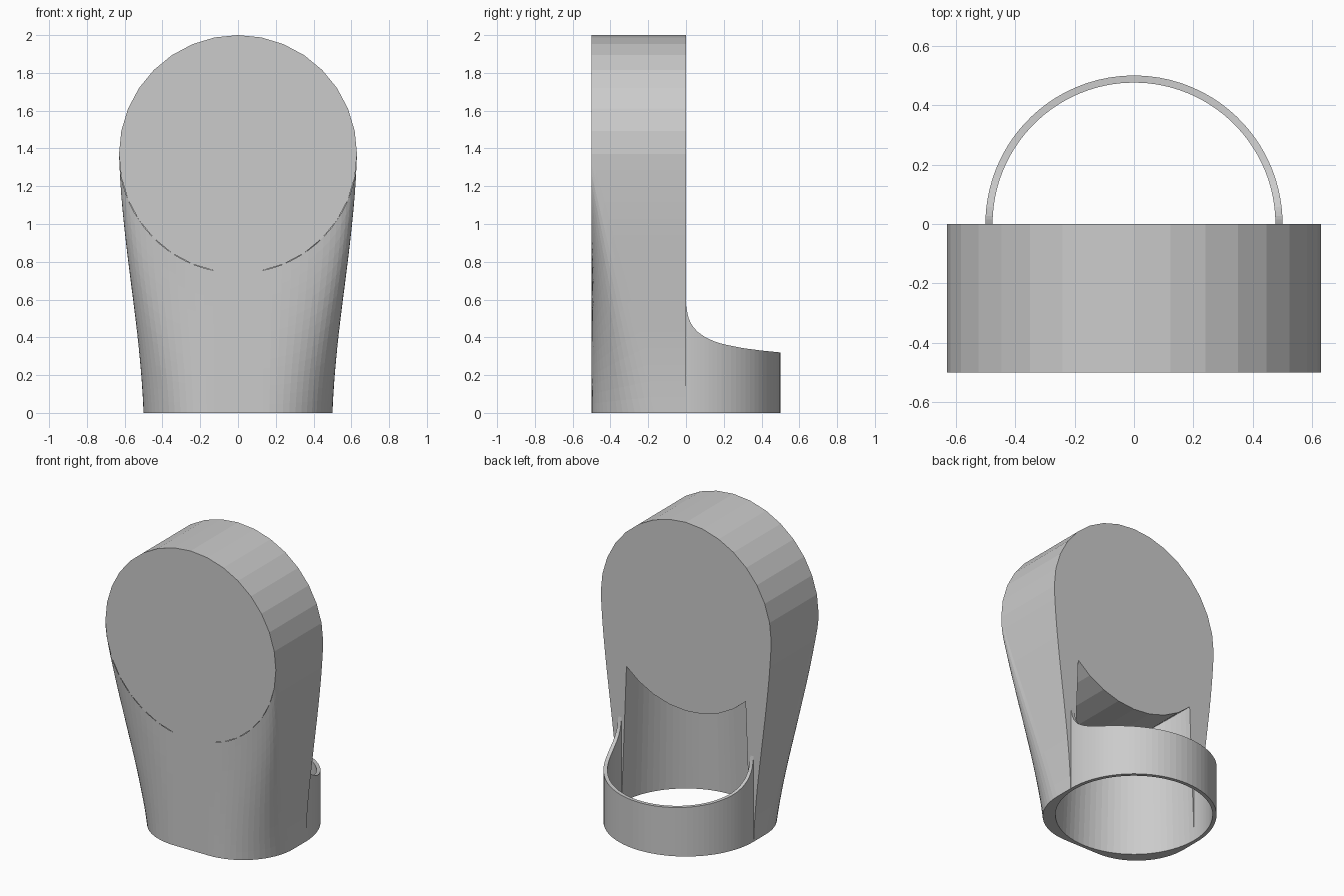
import bpy, bmesh
from math import sin, cos, pi, sqrt, radians
from mathutils import Vector

if "Cube" in bpy.data.objects:
    bpy.data.objects.remove(bpy.data.objects["Cube"])

R, CZ = 0.63, 1.37          # head disc radius and centre height
RO, RI = 0.5, 0.476         # base ring radii


def finish(name, bm, mirror=False):
    bmesh.ops.remove_doubles(bm, verts=bm.verts, dist=1e-5)
    bmesh.ops.recalc_face_normals(bm, faces=bm.faces)
    me = bpy.data.meshes.new(name)
    bm.to_mesh(me)
    bm.free()
    ob = bpy.data.objects.new(name, me)
    bpy.context.collection.objects.link(ob)
    if mirror:
        mod = ob.modifiers.new("mirror", 'MIRROR')
        mod.use_mirror_merge = True
        mod.merge_threshold = 0.0005
    return ob


def skin(bm, grid):
    """Quads between neighbouring rows of vertices."""
    for a, b in zip(grid, grid[1:]):
        for i in range(len(a) - 1):
            bm.faces.new((a[i], a[i + 1], b[i + 1], b[i]))


# Head: thick 32-sided disc
bm = bmesh.new()
n = 32
rims = [[bm.verts.new((R * sin(2 * pi * i / n), y, CZ + R * cos(2 * pi * i / n)))
         for i in range(n)] for y in (-0.5, 0)]
bm.faces.new(rims[0])
bm.faces.new(rims[1][::-1])
skin(bm, [r + r[:1] for r in rims])
finish("head_disc", bm)

# Neck: hollow half shell lofted from the rounded base up to the disc
bm = bmesh.new()
N, ROWS, F = 16, 16, 0.13
pairs = [(Vector((RO, 0, 0)), Vector((R, 0, CZ)))]
for i in range(N + 1):
    p, t = radians(90) * i / N, radians(78) * i / N
    pairs.append((Vector((F + (RO - F) * cos(p), -F - (RO - F) * sin(p), 0)),
                  Vector((R * cos(t), -0.5, CZ - R * sin(t)))))
pairs.append((Vector((0, -0.5, 0)), Vector((0, -0.5, CZ - R))))
outer, inner = [], []
for k, (lo, hi) in enumerate(pairs):
    col = []
    for j in range(ROWS + 1):
        t = j / ROWS
        s = 0.4 * t + 0.6 * t * t * (3 - 2 * t)
        q = lo.lerp(hi, t)
        q.x = lo.x + (hi.x - lo.x) * s
        col.append(bm.verts.new(q))
    outer.append(col)
    a = radians(90) * k / (len(pairs) - 1)
    x = 0.44 * cos(a)
    inner.append([bm.verts.new((RI * cos(a), -RI * sin(a), 0)),
                  bm.verts.new((x, -0.44 * sin(a), CZ - sqrt(R * R - x * x) + 0.004))])
skin(bm, outer)
skin(bm, inner)
skin(bm, [[o[0], i[0]] for o, i in zip(outer, inner)])      # base rim
arc = []
for k in range(1, 8):                                       # back wall edge along the disc
    t = radians(45.7) * k / 8
    arc.append(bm.verts.new(((R - 0.004) * cos(t), 0, CZ - (R - 0.004) * sin(t))))
bm.faces.new(outer[0] + arc + inner[0][::-1])
finish("neck_shell", bm, mirror=True)

# Collar: thin half ring at the back with a swept top edge
bm = bmesh.new()
edge = [(0, .57), (.01, .51), (.03, .465), (.06, .43), (.1, .402), (.15, .378),
        (.2, .363), (.3, .343), (.4, .33), (.5, .32)]


def top_z(y):
    for (y0, z0), (y1, z1) in zip(edge, edge[1:]):
        if y <= y1:
            return z0 + (z1 - z0) * (y - y0) / (y1 - y0)
    return edge[-1][1]


grid = []
M = 28
for k in range(M + 1):
    a = radians(90) * (k / M) ** 1.5
    z = top_z(RO * sin(a))
    ring = [bm.verts.new((r * cos(a), r * sin(a), h))
            for r, h in ((RO, 0), (RO, z), (RI, z), (RI, 0))]
    grid.append(ring + ring[:1])
skin(bm, grid)
finish("back_collar", bm, mirror=True)
